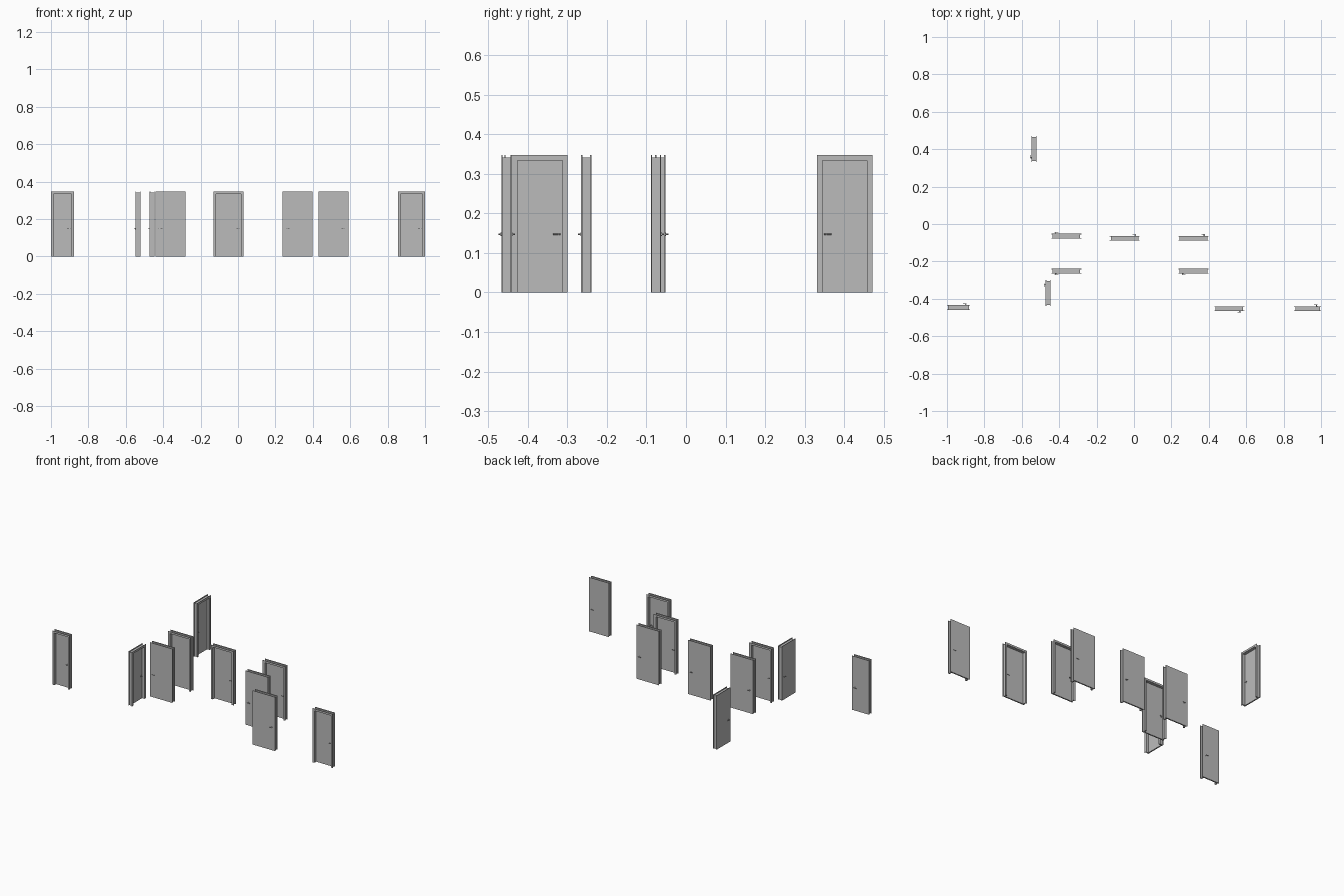
import bpy
import bmesh
from math import radians
from mathutils import Matrix, Vector

cube = bpy.data.objects.get("Cube")
if cube:
    bpy.data.objects.remove(cube, do_unlink=True)


def make_material(name, value):
    mat = bpy.data.materials.new(name)
    mat.use_nodes = True
    colour = (value, value, value, 1)
    mat.diffuse_color = colour
    mat.node_tree.nodes["Principled BSDF"].inputs["Base Color"].default_value = colour
    return mat


GREY = make_material("door grey", 0.5)

HEIGHT = 0.347   # top of the casing
DEPTH = 0.026    # casing face to casing face
TRIM = 0.0125    # casing width
PLATE = 0.003    # casing thickness
INSET = 0.006    # jamb set in from the casing edge
LEAF = 0.008     # leaf thickness
HANDLE_Z = 0.147


def add_box(bm, low, high):
    low, high = Vector(low), Vector(high)
    size = high - low
    matrix = Matrix.Translation((low + high) / 2) @ Matrix.Diagonal((*size, 1))
    bmesh.ops.create_cube(bm, size=1, matrix=matrix)


def add_rod(bm, centre, radius, length, axis):
    turn = Matrix.Rotation(radians(90), 4, axis)
    bmesh.ops.create_cone(bm, cap_ends=True, segments=12, radius1=radius,
                          radius2=radius, depth=length,
                          matrix=Matrix.Translation(centre) @ turn)


def finish(name, bm, matrix, smooth=False):
    bmesh.ops.transform(bm, matrix=matrix, verts=bm.verts)
    bmesh.ops.recalc_face_normals(bm, faces=bm.faces)
    mesh = bpy.data.meshes.new(name)
    bm.to_mesh(mesh)
    bm.free()
    mesh.materials.append(GREY)
    obj = bpy.data.objects.new(name, mesh)
    bpy.context.collection.objects.link(obj)
    if smooth:
        bpy.ops.object.select_all(action="DESELECT")
        obj.select_set(True)
        bpy.context.view_layer.objects.active = obj
        bpy.ops.object.shade_smooth_by_angle(angle=radians(35))


def add_arch(bm, half, top, band, y0, y1):
    """Two posts and a head, extruded from one arch profile."""
    inner = half - band
    outline = [(-half, 0), (-half, top), (half, top), (half, 0),
               (inner, 0), (inner, top - band), (-inner, top - band), (-inner, 0)]
    face = bm.faces.new([bm.verts.new((x, y0, z)) for x, z in outline])
    result = bmesh.ops.extrude_face_region(bm, geom=[face])
    moved = [v for v in result["geom"] if isinstance(v, bmesh.types.BMVert)]
    bmesh.ops.translate(bm, verts=moved, vec=(0, y1 - y0, 0))


def build_door(x, y, width, turn, side):
    """Flush leaf face points to local -y; side is the handle's local x sign."""
    place = Matrix.Translation((x, y, 0)) @ Matrix.Rotation(radians(turn), 4, "Z")
    half, back = width / 2, DEPTH / 2

    # Casing on both wall faces
    bm = bmesh.new()
    add_arch(bm, half, HEIGHT, TRIM, -back, -back + PLATE)
    add_arch(bm, half, HEIGHT, TRIM, back - PLATE, back)
    finish("casing", bm, place)

    # Jamb between the casings
    bm = bmesh.new()
    add_arch(bm, half - INSET, HEIGHT - INSET, TRIM - INSET + 0.001,
             -back + PLATE, back - PLATE)
    finish("jamb", bm, place)

    # Leaf flush with one casing
    bm = bmesh.new()
    edge = half - TRIM
    add_box(bm, (-edge, -back, 0), (edge, -back + LEAF, HEIGHT - TRIM))
    finish("leaf", bm, place)

    # Lever handles on both leaf faces
    bm = bmesh.new()
    post = side * (edge - 0.011)
    for face, out in ((-back, -1), (-back + LEAF, 1)):
        add_rod(bm, (post, face + out * 0.001, HANDLE_Z), 0.004, 0.002, "X")
        add_rod(bm, (post, face + out * 0.004, HANDLE_Z), 0.0016, 0.008, "X")
        add_rod(bm, (post - side * 0.004, face + out * 0.007, HANDLE_Z),
                0.0014, 0.019, "Y")
    finish("lever_handle", bm, place, smooth=True)


# Centre x, centre y, width, turn, handle side
DOORS = [
    (-0.938, -0.446, 0.123, 180, -1),
    (-0.535, 0.401, 0.14, -90, 1),
    (-0.459, -0.369, 0.14, -90, -1),
    (-0.362, -0.065, 0.16, 180, 1),
    (-0.362, -0.252, 0.16, 0, -1),
    (-0.05, -0.076, 0.16, 180, -1),
    (0.318, -0.076, 0.16, 180, -1),
    (0.318, -0.252, 0.16, 0, -1),
    (0.51, -0.453, 0.16, 0, 1),
    (0.928, -0.453, 0.143, 180, -1),
]
for door in DOORS:
    build_door(*door)
